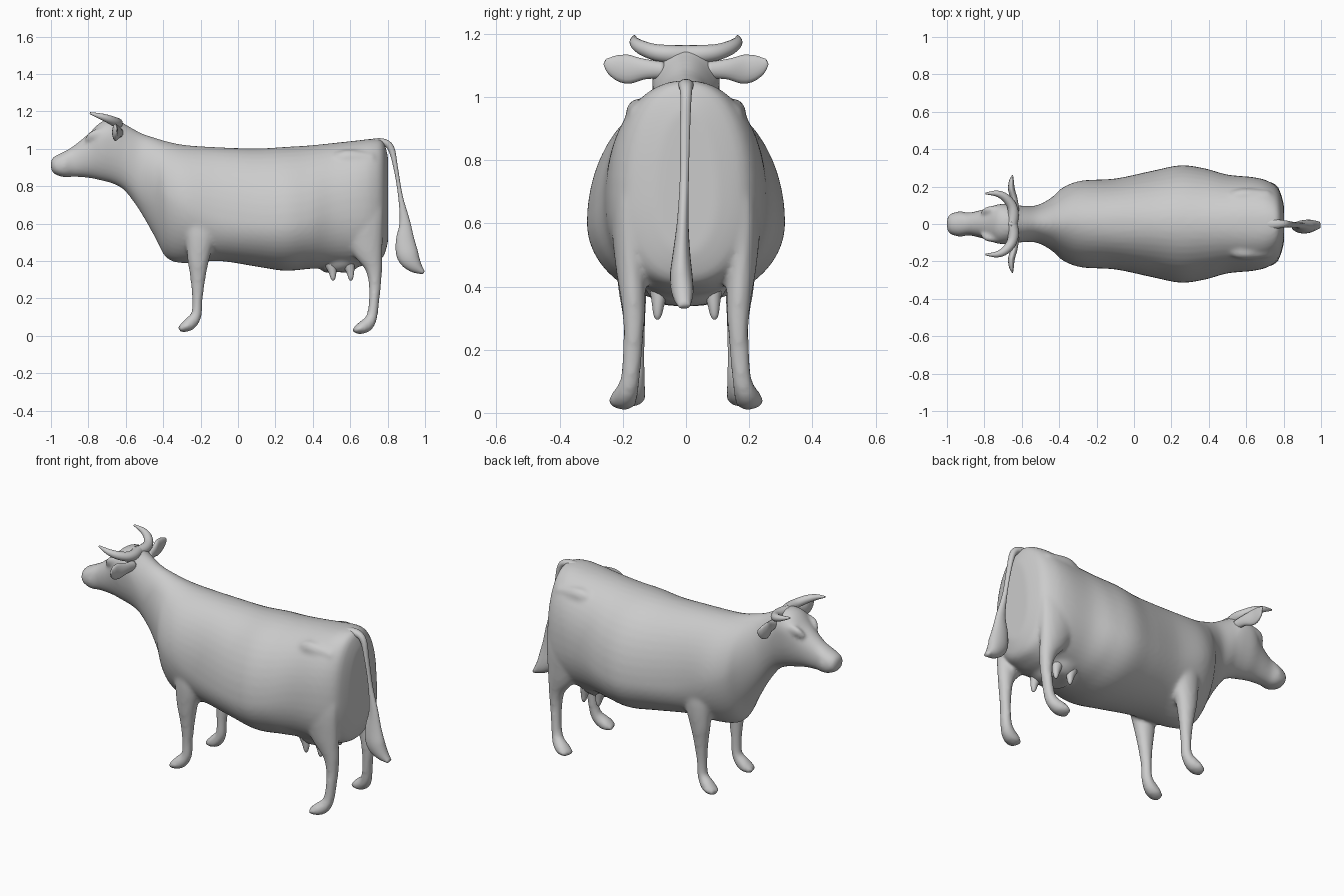
import bpy, bmesh
from math import sin, cos, pi
from mathutils import Vector


def smooth_rows(rows, k=4):
    """Catmull-Rom interpolation through rows of numbers."""
    out = []
    for i in range(len(rows) - 1):
        p0, p1 = rows[max(i - 1, 0)], rows[i]
        p2, p3 = rows[i + 1], rows[min(i + 2, len(rows) - 1)]
        for j in range(k):
            t = j / k
            out.append([0.5 * (2 * b + (c - a) * t + (2 * a - 5 * b + 4 * c - d) * t * t
                               + (3 * b - a - 3 * c + d) * t ** 3)
                        for a, b, c, d in zip(p0, p1, p2, p3)])
    out.append(list(rows[-1]))
    return out


def skin(bm, rings):
    """Join rings of points into a closed surface."""
    vs = [[bm.verts.new(p) for p in r] for r in rings]
    n = len(vs[0])
    for a, b in zip(vs, vs[1:]):
        for i in range(n):
            bm.faces.new((a[i], a[(i + 1) % n], b[(i + 1) % n], b[i]))
    bm.faces.new(vs[0])
    bm.faces.new(vs[-1][::-1])


def tube(bm, rows, side=(0, 1, 0), sy=1, n=20):
    """Elliptical tube; rows are x, y, z, radius across side, radius along side."""
    rows = smooth_rows(rows)
    pts = [Vector((r[0], r[1] * sy, r[2])) for r in rows]
    rings = []
    for i, r in enumerate(rows):
        t = (pts[min(i + 1, len(pts) - 1)] - pts[max(i - 1, 0)]).normalized()
        s = Vector(side)
        s = (s - t * s.dot(t)).normalized()
        u = t.cross(s)
        rings.append([pts[i] + u * r[3] * cos(2 * pi * j / n) + s * r[4] * sin(2 * pi * j / n)
                      for j in range(n)])
    skin(bm, rings)


def finish(bm, name, mirror=False):
    bmesh.ops.recalc_face_normals(bm, faces=bm.faces)
    me = bpy.data.meshes.new(name)
    bm.to_mesh(me)
    bm.free()
    me.polygons.foreach_set("use_smooth", [True] * len(me.polygons))
    ob = bpy.data.objects.new(name, me)
    bpy.context.collection.objects.link(ob)
    if mirror:
        ob.modifiers.new("Mirror", "MIRROR").use_axis = (False, True, False)
    return ob


# Head, neck and trunk: x, bottom, top, height of widest point, half width, squareness
trunk = [
    (-1.0, .89, .94, .912, .03, 2.2), (-.982, .865, .96, .91, .054, 2.2),
    (-.93, .848, .985, .91, .068, 2.2), (-.88, .85, 1.015, .93, .061, 2.2),
    (-.80, .845, 1.08, .98, .08, 2.1), (-.73, .83, 1.145, 1.05, .105, 2.1),
    (-.66, .81, 1.16, 1.04, .105, 2.1), (-.60, .77, 1.13, .97, .098, 2),
    (-.52, .66, 1.085, .88, .10, 2), (-.44, .52, 1.058, .80, .142, 1.9),
    (-.38, .415, 1.04, .74, .195, 1.8), (-.28, .388, 1.02, .70, .232, 1.9),
    (-.10, .40, 1.008, .63, .243, 2.1), (.10, .37, 1.002, .60, .285, 2),
    (.25, .348, 1.01, .60, .314, 2), (.38, .358, 1.018, .62, .297, 2),
    (.50, .365, 1.03, .66, .264, 2.1), (.64, .37, 1.045, .68, .250, 2.25),
    (.72, .39, 1.053, .68, .228, 2.3), (.775, .42, 1.04, .68, .185, 2.2),
    (.802, .50, .96, .68, .10, 2)]


def section(x, lo, hi, mid, w, e, n=48):
    ring = []
    for j in range(n):
        c, s = cos(2 * pi * j / n), sin(2 * pi * j / n)
        h = hi - mid if s > 0 else mid - lo
        ring.append((x, w * abs(c) ** (2 / e) * (1 if c > 0 else -1),
                     mid + h * abs(s) ** (2 / e) * (1 if s > 0 else -1)))
    return ring


bm = bmesh.new()
skin(bm, [section(*r) for r in smooth_rows(trunk, 5)])

# Legs with forward hooves, brows and hips, blended into the trunk
front_leg = [
    (-.21, .15, .82, .10, .045), (-.20, .175, .58, .085, .052),
    (-.212, .17, .42, .061, .048), (-.214, .165, .32, .043, .038),
    (-.217, .16, .20, .029, .029), (-.222, .16, .115, .029, .030),
    (-.25, .165, .072, .036, .038), (-.28, .17, .05, .031, .042),
    (-.316, .175, .036, .015, .031)]
hind_leg = [
    (.63, .155, .86, .14, .05), (.65, .178, .64, .13, .058),
    (.688, .175, .48, .090, .05), (.724, .168, .37, .049, .040),
    (.732, .165, .28, .034, .034), (.727, .17, .18, .028, .031),
    (.715, .178, .10, .030, .032), (.69, .19, .060, .037, .038),
    (.655, .2, .040, .032, .045), (.618, .21, .027, .014, .033)]
brow = [(-.81, .062, 1.045, .016, .014), (-.77, .077, 1.075, .026, .020),
        (-.70, .08, 1.09, .02, .018)]
hip = [(.50, .13, .93, .03, .03), (.58, .15, .95, .045, .04), (.72, .14, .94, .04, .04)]
for sy in (1, -1):
    for rows in (front_leg, hind_leg, brow, hip):
        tube(bm, rows, sy=sy)

# Udder, also blended in, with four teats
tube(bm, [(.55, 0, .52, .17, .15), (.55, 0, .43, .15, .14), (.555, 0, .375, .12, .12),
          (.56, 0, .347, .07, .08), (.56, 0, .338, .01, .01)])
body = finish(bm, "body_and_legs")
rm = body.modifiers.new("Blend", "REMESH")
rm.mode, rm.voxel_size, rm.use_smooth_shade = "VOXEL", .011, True
sm = body.modifiers.new("Soften", "SMOOTH")
sm.factor, sm.iterations = .5, 8

bm = bmesh.new()
for x in (.505, .60):
    tube(bm, [(x - .01, .085, .39, .035, .03), (x, .088, .345, .022, .02),
              (x + .003, .09, .31, .013, .013), (x + .003, .09, .296, .005, .005)], n=12)
finish(bm, "teats", mirror=True)

# Tail with hanging tuft
bm = bmesh.new()
tube(bm, [(.70, 0, 1.03, .02, .035), (.77, 0, 1.036, .020, .024), (.817, 0, 1.005, .018, .018),
          (.843, -.003, .90, .012, .016), (.868, -.005, .75, .012, .014),
          (.892, -.01, .61, .028, .018), (.894, -.014, .51, .050, .027),
          (.908, -.015, .43, .058, .036), (.945, -.01, .375, .040, .033),
          (.992, -.005, .338, .010, .018)])
finish(bm, "tail")

# Horns curving outward and forward
bm = bmesh.new()
tube(bm, [(-.655, -.01, 1.135, .030, .030), (-.645, .05, 1.136, .029, .029),
          (-.655, .10, 1.142, .026, .026), (-.69, .143, 1.158, .022, .022),
          (-.735, .163, 1.174, .016, .016), (-.792, .163, 1.191, .005, .005)],
     side=(0, 0, 1), n=16)
finish(bm, "horns", mirror=True)

# Leaf-shaped ears
bm = bmesh.new()
tube(bm, [(-.635, .07, 1.085, .022, .026), (-.64, .13, 1.088, .018, .032),
          (-.655, .185, 1.088, .018, .046), (-.655, .23, 1.10, .013, .034),
          (-.65, .257, 1.112, .004, .010)], side=(0, 0, 1), n=16)
finish(bm, "ears", mirror=True)
